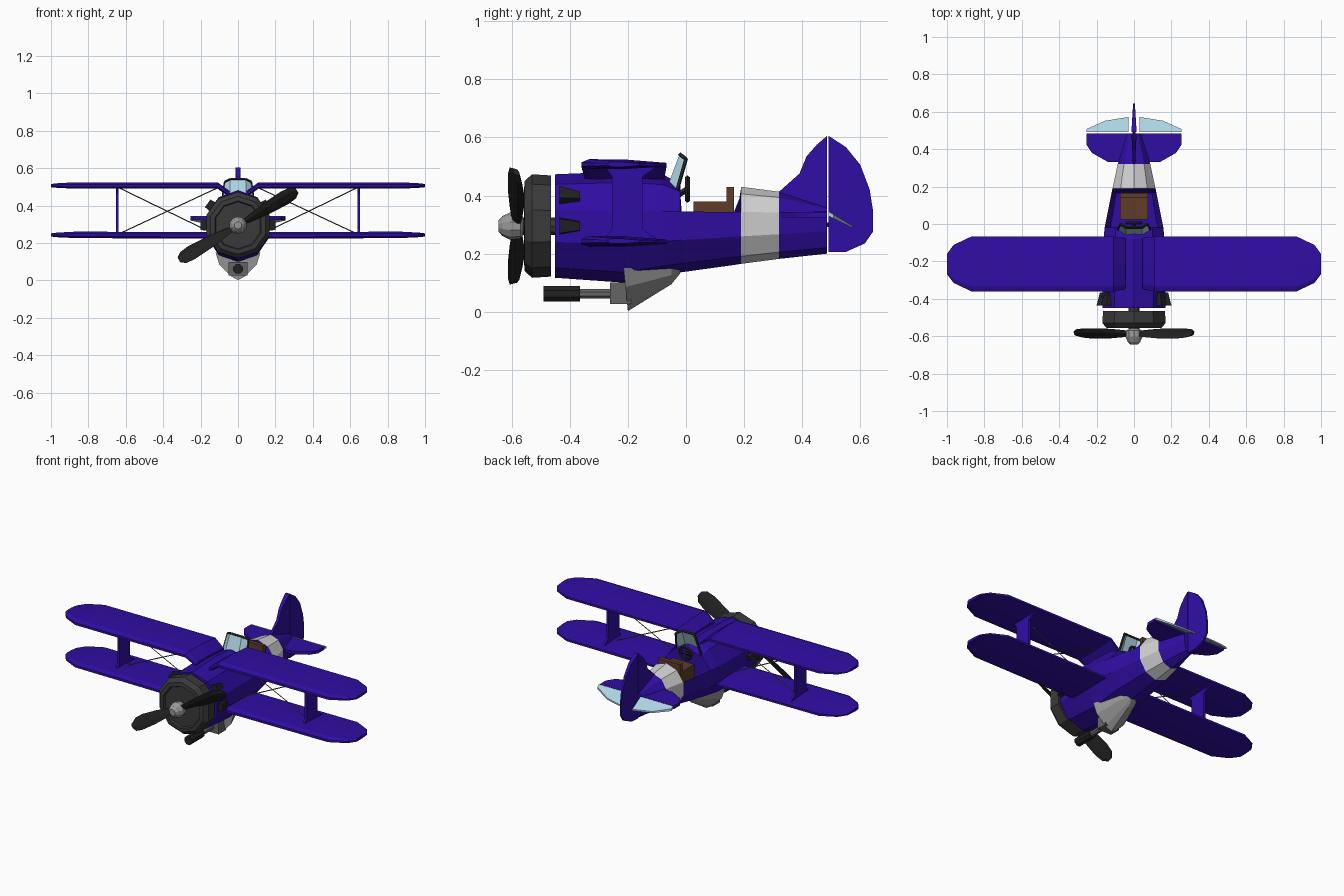
import bpy, bmesh, math
from mathutils import Vector

if "Cube" in bpy.data.objects:
    bpy.data.objects.remove(bpy.data.objects["Cube"])

def material(name, r, g, b):
    m = bpy.data.materials.new(name)
    m.diffuse_color = (r, g, b, 1)
    m.use_nodes = True
    m.node_tree.nodes["Principled BSDF"].inputs["Base Color"].default_value = m.diffuse_color
    return m

PURPLE = material("purple", 0.03, 0.004, 0.37)
WHITE = material("white", 0.66, 0.66, 0.66)
BLACK = material("black", 0.015, 0.015, 0.015)
CHARCOAL = material("charcoal", 0.042, 0.042, 0.042)
GREY = material("grey", 0.13, 0.13, 0.13)
STEEL = material("light grey", 0.32, 0.32, 0.32)
GLASS = material("pale blue", 0.42, 0.65, 0.76)
BROWN = material("brown", 0.115, 0.045, 0.021)

def mesh(name, verts, faces, *mats):
    me = bpy.data.meshes.new(name)
    me.from_pydata(verts, [], faces)
    bm = bmesh.new()
    bm.from_mesh(me)
    bmesh.ops.recalc_face_normals(bm, faces=bm.faces)
    bm.to_mesh(me)
    bm.free()
    for m in mats:
        me.materials.append(m)
    ob = bpy.data.objects.new(name, me)
    bpy.context.collection.objects.link(ob)
    return ob

def loft(name, rings, *mats):
    n, verts = len(rings[0]), [v for r in rings for v in r]
    faces = [(k*n+i, k*n+(i+1) % n, (k+1)*n+(i+1) % n, (k+1)*n+i)
             for k in range(len(rings)-1) for i in range(n)]
    faces += [tuple(range(n)), tuple(range(len(verts)-n, len(verts)))]
    return mesh(name, verts, faces, *mats)

def box(name, x0, x1, y0, y1, z0, z1, mat):
    return loft(name, [[(x0, y, z0), (x1, y, z0), (x1, y, z1), (x0, y, z1)] for y in (y0, y1)], mat)

def lathe(name, profile, zc, n, mat, a0=math.pi/2):
    # profile of (y, radius) spun around the thrust line
    return loft(name, [[(r*math.cos(a0+i*math.tau/n), y, zc+r*math.sin(a0+i*math.tau/n))
                        for i in range(n)] for y, r in profile], mat)

def beam(name, a, b, r, mat, n=4):
    a, b = Vector(a), Vector(b)
    q = (b-a).to_track_quat('Z', 'Y')
    off = [q @ Vector((r*math.cos(i*math.tau/n), r*math.sin(i*math.tau/n), 0)) for i in range(n)]
    return loft(name, [[p+o for o in off] for p in (a, b)], mat)

# Fuselage: ten-sided rings; the cockpit rings fold their top inward to make the well
def ring(y, w, zt, zu, zb, cut=False):
    d = zu-zb
    half = [(.62*w, zu+.72*(zt-zu)), (w, zu), (w, zb+.53*d), (.62*w, zb+.146*d)]
    if cut:
        half[0] = (.8*w, zt)
    return ([(0, y, zt)] + [(x, y, z) for x, z in half] + [(0, y, zb)]
            + [(-x, y, z) for x, z in reversed(half)])

body = loft("fuselage", [
    ring(-.45, .169, .473, .35, .117), ring(-.21, .167, .483, .347, .10),
    ring(-.08, .163, .473, .346, .125), ring(-.02, .157, .44, .345, .135),
    ring(-.015, .156, .27, .345, .136, True), ring(.165, .12, .27, .343, .161, True),
    ring(.19, .115, .43, .343, .165), ring(.32, .087, .413, .342, .182),
    ring(.485, .035, .36, .345, .2)], PURPLE, WHITE)
for p in body.data.polygons:
    if .2 < p.center.y < .31:
        p.material_index = 1

# Engine cowl, shaft, spinner
ZP = .295
lathe("engine_cowl", [(-.465, .174), (-.53, .178), (-.555, .155), (-.557, .13), (-.545, .125)], ZP, 10, CHARCOAL)
lathe("engine_shaft", [(-.58, .03), (-.44, .03)], ZP, 8, CHARCOAL)
lathe("spinner", [(-.645, .02), (-.632, .034), (-.605, .047), (-.57, .044), (-.56, .03)], ZP, 10, STEEL)

# Propeller blades
for k in range(2):
    a = math.radians(30.5)+k*math.pi
    d = Vector((math.cos(a), 0, math.sin(a)))
    p = Vector((-math.sin(a), 0, math.cos(a)))
    rings = []
    for r, w, pitch in [(.02, .036, 50), (.09, .06, 45), (.18, .085, 40),
                        (.29, .095, 35), (.34, .08, 33), (.366, .035, 32)]:
        t = math.radians(pitch)
        u = p*math.cos(t) - Vector((0, math.sin(t), 0))
        v = d.cross(u)*.009
        c = Vector((0, -.585, ZP))+d*r
        rings.append([c+u*w/2, c+u*w*.2+v, c-u*w*.2+v, c-u*w/2, c-u*w*.2-v, c+u*w*.2-v])
    loft("propeller_blade", rings, BLACK)

# Exhaust scoops on the side facets
for s in (1, -1):
    for deg in (0, 36):
        a = math.radians(deg)
        rings = []
        for y, ro, w in [(-.435, .2, .031), (-.365, .182, .018)]:
            rings.append([(s*(r*math.cos(a)-t*math.sin(a)), y, ZP+r*math.sin(a)+t*math.cos(a))
                          for r, t in [(.15, -w), (ro, -w*.8), (ro, w*.8), (.15, w)]])
        loft("exhaust_scoop", rings, BLACK)

# Wings
def wing_ring(x, y0, y1, zc, t):
    c = y1-y0
    return [(x, y0+f*c, zc+h*t) for f, h in [(0, -.4), (0, .4), (.09, 1), (.5, .95), (1, .3),
                                             (1, -.4), (.5, -.9), (.09, -.9)]]

TIP = [(.87, -.36, -.067), (.965, -.315, -.112), (1.0, -.268, -.16)]
for s in (1, -1):
    for name, zc, root in [("upper_wing", .507, [(.045, -.348, -.075, .462, .017), (.11, -.36, -.067, .507, .018)]),
                           ("lower_wing", .243, [(.08, -.36, -.067, .24, .019)])]:
        st = root + [(x, a, b, zc, t) for (x, a, b), t in zip(TIP, (.018, .013, .009))]
        loft(name, [wing_ring(s*q[0], *q[1:]) for q in st], PURPLE)
    # Flared strut between the wings
    loft("wing_strut", [[(s*.645-.007, a, z), (s*.645+.007, a, z), (s*.645+.007, b, z), (s*.645-.007, b, z)]
                        for z, a, b in [(.25, -.28, -.1), (.285, -.255, -.15),
                                        (.465, -.255, -.15), (.5, -.28, -.1)]], PURPLE)
    # Crossed bracing wires
    beam("bracing_wire", (s*.635, -.2, .495), (s*.13, -.2, .25), .003, GREY)
    beam("bracing_wire", (s*.635, -.2, .25), (s*.11, -.2, .495), .003, GREY)

# Fin and rudder
def upright(name, pts, thick, mat):
    return loft(name, [[(s*thick(y), y, z) for y, z in pts] for s in (-1, 1)], mat)

upright("tail_fin", [(.32, .413), (.39, .475), (.415, .535), (.45, .575), (.485, .605), (.485, .25), (.36, .33)],
        lambda y: .006+.008*(y-.32)/.165, PURPLE)
upright("rudder", [(.491, .605), (.55, .567), (.6, .505), (.632, .42), (.643, .35), (.643, .275),
                   (.615, .235), (.548, .205), (.491, .205)],
        lambda y: .014-.009*(y-.491)/.15, PURPLE)
beam("rudder_hinge", (0, .48, .3), (0, .495, .3), .008, PURPLE)

# Tailplane and drooped elevators
half = [(.14, .332), (.225, .38), (.255, .425), (.255, .485)]
outline = half + [(-x, y) for x, y in reversed(half)]
loft("tailplane", [[(x, y, z) for x, y in outline] for z in (.324, .343)], PURPLE)
for s in (1, -1):
    pts = [(.03, .491), (.255, .491), (.255, .507), (.155, .552), (.03, .572)]
    loft("elevator", [[(s*x, y, .337-(y-.491)*.55 + k*(.008-.05*(y-.491))) for x, y in pts]
                      for k in (-1, 1)], GLASS)

# Windshield: three panes with a black frame
low = [(-.085, -.03, .42), (-.045, -.065, .42), (.045, -.065, .42), (.085, -.03, .42)]
top = [(-.07, .0, .525), (-.04, -.02, .54), (.04, -.02, .54), (.07, .0, .525)]
glass = mesh("windshield", low+top, [(i, i+1, i+5, i+4) for i in range(3)], GLASS)
mod = glass.modifiers.new("thickness", 'SOLIDIFY')
mod.thickness = .006
mod.offset = 0
for i in range(3):
    beam("windshield_frame", top[i], top[i+1], .008, BLACK)
for i in (0, 3):
    beam("windshield_frame", low[i], top[i], .007, BLACK)

# Steering wheel and seat
bpy.ops.mesh.primitive_torus_add(location=(0, .005, .422), rotation=(math.pi/2, 0, 0), major_radius=.038,
                                 minor_radius=.009, major_segments=12, minor_segments=5)
wheel = bpy.context.object
wheel.name = "steering_wheel"
wheel.data.materials.append(BLACK)
beam("wheel_spoke", (-.036, .005, .422), (.036, .005, .422), .008, BLACK)
beam("steering_column", (0, .005, .422), (0, -.03, .4), .01, BLACK)
box("seat_cushion", -.075, .075, .025, .145, .26, .38, BROWN)
box("seat_back", -.075, .075, .14, .165, .26, .43, BROWN)

# Belly housing with nose gun
def belly(y, k, zb):
    pts = [(.12, .15), (.1, .085), (.04, .024), (0, .002)]
    pts = [(x*k, .15-(.15-z)*(.15-zb)/.148) for x, z in pts]
    return [(x, y-(z-.002)*.1*(k == 1), z) for x, z in pts + [(-x, z) for x, z in reversed(pts[:3])]]

loft("belly_housing", [belly(-.2, 1, .002), belly(-.05, .5, .095), belly(-.02, .25, .132)], STEEL)
box("gun_block", -.05, .05, -.262, -.19, .027, .1, GREY)
lathe("gun_barrel", [(-.37, .018), (-.25, .018)], .062, 8, GREY, math.pi/8)
lathe("gun_muzzle", [(-.49, .028), (-.365, .028)], .062, 8, BLACK, math.pi/8)
